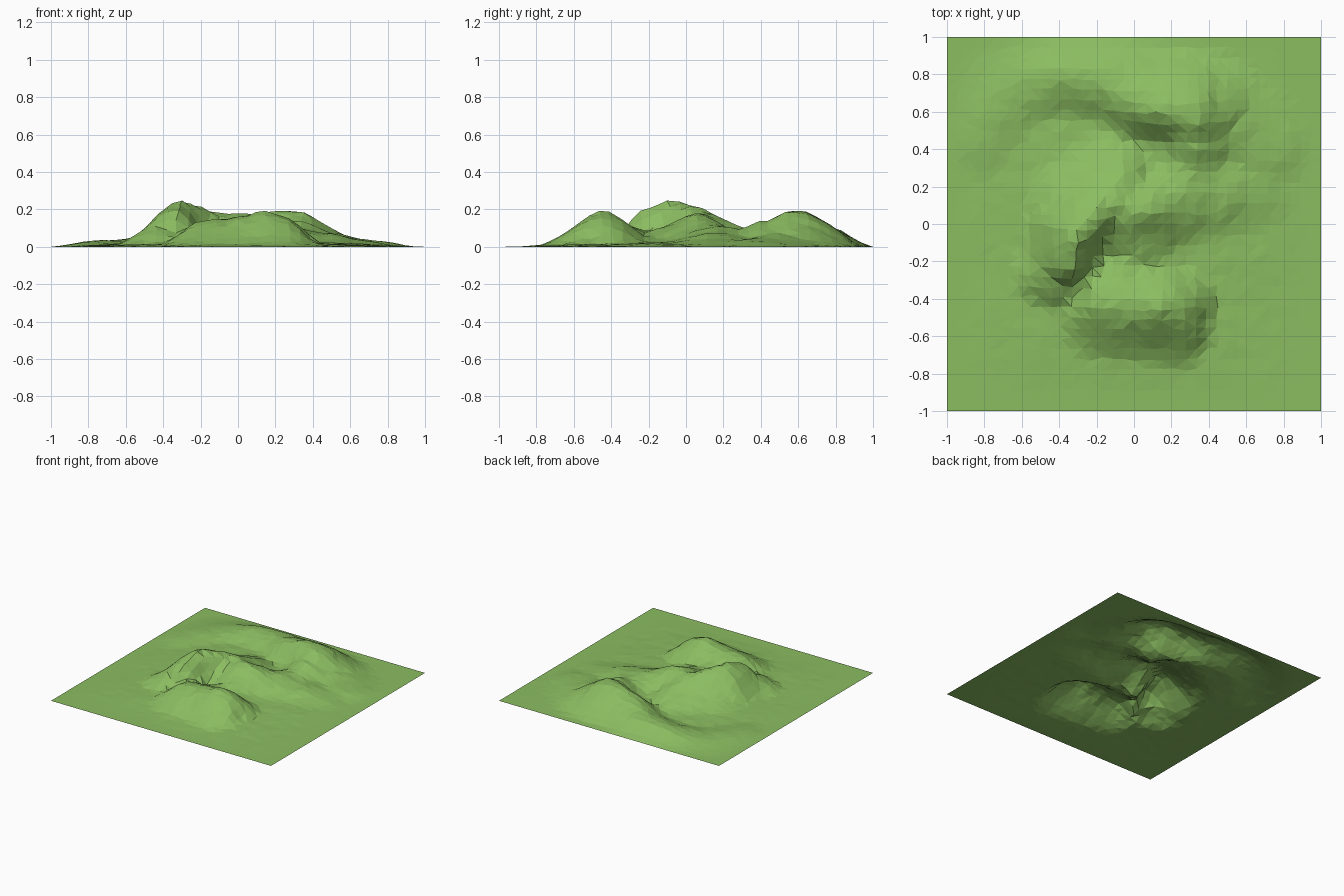
import bpy, bmesh, math
from mathutils import Vector, noise

old = bpy.data.objects.get("Cube")
if old:
    bpy.data.objects.remove(old, do_unlink=True)

# Each ridge: crest points (x, y, height), slope width on its left and right side
# when walking the crest, cap (how far the ends reach, as a share of the width),
# and the lean that pushes high crests over their steep side
RIDGES = [
    # main summit
    dict(crest=[(-.4, -.32, .1), (-.33, -.21, .2), (-.31, -.08, .24),
                (-.2, .03, .21), (-.08, .11, .16)],
         left=.29, right=.25, cap=.8, lean=(.03, -.035)),
    # apron on its north side
    dict(crest=[(-.27, .03, .11), (-.05, .16, .12)], left=.48, right=.15, cap=.7, lean=(0, 0)),
    # eastern shoulder
    dict(crest=[(-.05, .07, .16), (.1, .09, .145), (.25, .13, .105), (.45, .17, .065),
                (.62, .2, .035)],
         left=.3, right=.36, cap=.8, lean=(0, 0)),
    # spur joining the summit and the front hill
    dict(crest=[(-.03, .06, .165), (-.04, -.08, .11), (-.05, -.2, .08), (-.12, -.33, .11)],
         left=.4, right=.15, cap=.6, lean=(-.03, 0)),
    # front hill
    dict(crest=[(-.19, -.43, .13), (-.08, -.45, .14), (.02, -.44, .165), (.13, -.45, .185),
                (.22, -.48, .15)],
         left=.3, right=.38, cap=.65, lean=(-.02, -.03)),
    # back hill and the arm curling west from it
    dict(crest=[(-.78, .42, .025), (-.62, .65, .035), (-.35, .76, .075), (-.1, .7, .1),
                (.06, .61, .15), (.2, .58, .185), (.31, .57, .185), (.4, .54, .125),
                (.52, .45, .065), (.7, .33, .035)],
         left=.38, right=.28, cap=.8, lean=(.02, -.04)),
    # saddle from the back hill to the eastern shoulder
    dict(crest=[(.31, .52, .165), (.32, .43, .135), (.3, .3, .09), (.27, .15, .09)],
         left=.34, right=.25, cap=.7, lean=(.01, 0)),
]


def slope(p, ridge):
    """Height that a ridge gives at p."""
    lean = Vector(ridge["lean"])
    crest = ridge["crest"]
    best = 0
    for a, b in zip(crest, crest[1:]):
        start, end = Vector(a[:2]) - lean, Vector(b[:2]) - lean
        seg = end - start
        t = min(1, max(0, (p - start).dot(seg) / seg.length_squared))
        off = p - start - seg * t
        # blend the two widths by how far the point lies to either side
        side = (seg.x * off.y - seg.y * off.x) / (seg.length * max(off.length, 1e-6))
        width = ridge["right"] + (ridge["left"] - ridge["right"]) * (.5 + .5 * side)
        # only the two free ends of the crest are capped
        if (a is crest[0] and t == 0) or (b is crest[-1] and t == 1):
            width *= ridge["cap"] + (1 - ridge["cap"]) * abs(side)
        f = .5 + .5 * math.cos(math.pi * min(1, off.length / width))
        best = max(best, f * (a[2] + (b[2] - a[2]) * t))
    return best


def terrain(p):
    """Surface point above the flat grid position p."""
    fade = (1 - p.x ** 4) * (1 - p.y ** 4)
    bowl = ((1 - p.x ** 2) * (1 - p.y ** 2)) ** 2
    move = Vector((0, 0))
    total = (.035 * bowl) ** 6
    for ridge in RIDGES:
        h = slope(p, ridge)
        total += h ** 6
        move += Vector(ridge["lean"]) * (h / .22) ** 2
    rough = noise.noise(Vector((p.x * 4, p.y * 4, .3)))
    fine = noise.noise(Vector((p.x * 13, p.y * 13, 2)))
    z = total ** (1 / 6)
    z += fade * (.006 * (1 + rough * 1.5) + fine * (.006 + .03 * z)) * min(1, .6 + z * 8)
    return Vector((p.x + move.x, p.y + move.y, max(0, z * min(1, fade * 2))))


# Grass colour
grass = bpy.data.materials.new("grass_green")
colour = (.26, .51, .12, 1)
grass.diffuse_color = colour
grass.use_nodes = True
grass.node_tree.nodes["Principled BSDF"].inputs["Base Color"].default_value = colour

# Hilly ground sheet
bm = bmesh.new()
bmesh.ops.create_grid(bm, x_segments=36, y_segments=36, size=1)
for v in bm.verts:
    p = v.co.to_2d()
    if max(abs(p.x), abs(p.y)) < .99:
        p += noise.noise_vector(v.co * 17).to_2d() * .018
    v.co = terrain(p)
bmesh.ops.triangulate(bm, faces=bm.faces, quad_method='SHORT_EDGE')
mesh = bpy.data.meshes.new("hilly_ground")
bm.to_mesh(mesh)
bm.free()
mesh.materials.append(grass)
ground = bpy.data.objects.new("hilly_ground", mesh)
bpy.context.collection.objects.link(ground)
